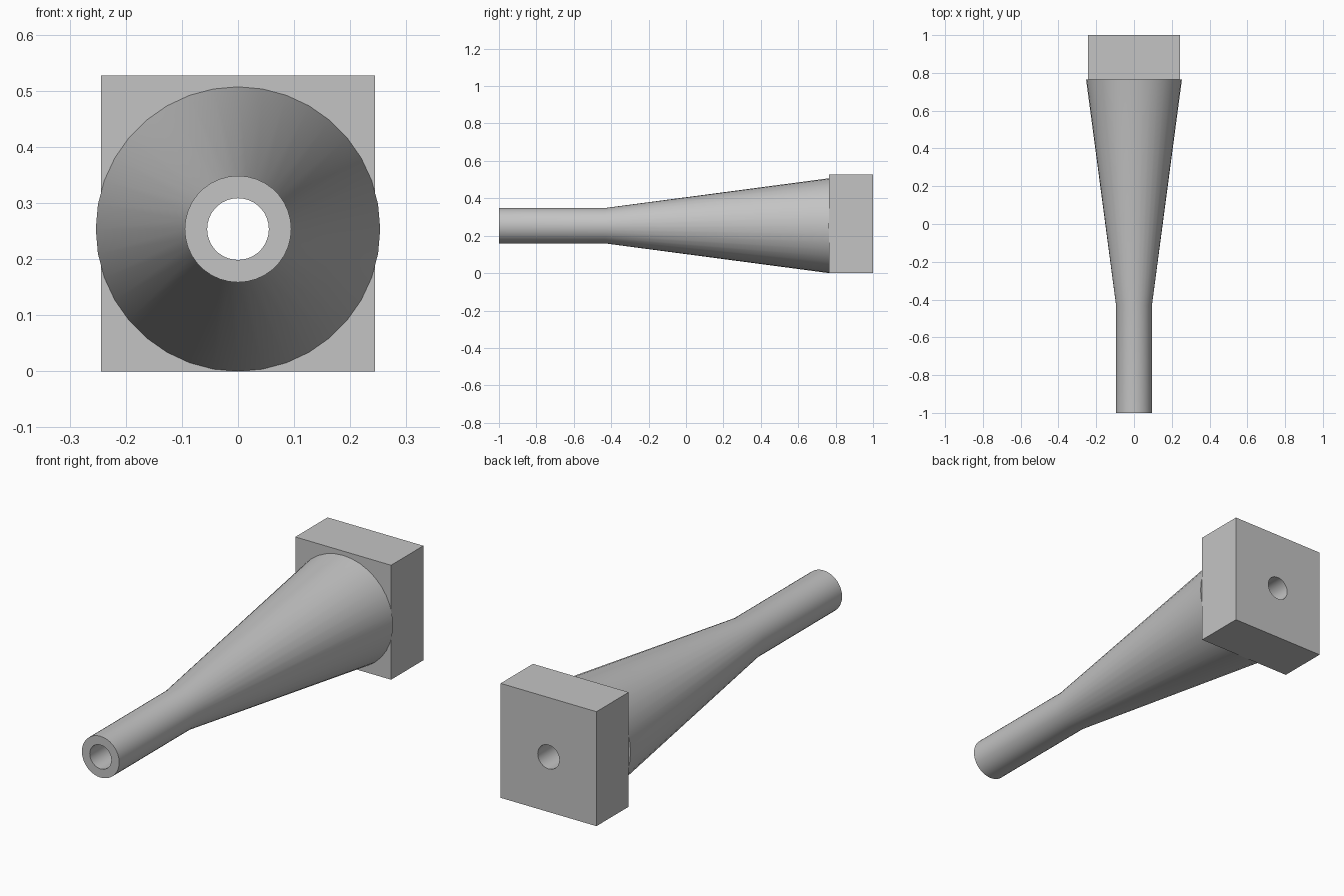
import bpy, bmesh, math
from mathutils import Vector

cube = bpy.data.objects.get("Cube")
if cube:
    bpy.data.objects.remove(cube, do_unlink=True)

AXIS_Z = 0.2535   # height of the bore axis
BORE = 0.055
SEGMENTS = 36
JOINT_Y = 0.765   # where the cone meets the block

grey = bpy.data.materials.new("plain grey")
grey.use_nodes = True
colour = (0.55, 0.55, 0.55, 1)
grey.diffuse_color = colour
grey.node_tree.nodes["Principled BSDF"].inputs["Base Color"].default_value = colour


def finish(obj):
    bpy.ops.object.select_all(action="DESELECT")
    obj.select_set(True)
    bpy.context.view_layer.objects.active = obj
    bpy.ops.object.shade_smooth_by_angle(angle=math.radians(30))


def lathe(name, profile):
    """Turn a closed (radius, y) profile around the bore axis."""
    bm = bmesh.new()
    verts = [bm.verts.new((0, y, AXIS_Z + r)) for r, y in profile]
    edges = [bm.edges.new((v, verts[i - 1])) for i, v in enumerate(verts)]
    bmesh.ops.spin(bm, geom=verts + edges, cent=(0, 0, AXIS_Z), axis=(0, 1, 0),
                   angle=math.tau, steps=SEGMENTS, use_merge=True)
    bmesh.ops.remove_doubles(bm, verts=bm.verts, dist=1e-5)
    bmesh.ops.recalc_face_normals(bm, faces=bm.faces)
    mesh = bpy.data.meshes.new(name)
    bm.to_mesh(mesh)
    bm.free()
    mesh.materials.append(grey)
    obj = bpy.data.objects.new(name, mesh)
    bpy.context.collection.objects.link(obj)
    return obj


# Straight pipe flaring into a cone, bored through
nozzle = lathe("tapered_nozzle", [(BORE, -1), (0.095, -1), (0.095, -0.43),
                                  (0.2535, JOINT_Y), (BORE, JOINT_Y)])
finish(nozzle)

# Rectangular end block
low, high = Vector((-0.244, JOINT_Y, 0)), Vector((0.244, 1, 0.527))
bpy.ops.mesh.primitive_cube_add(size=1, location=(low + high) / 2)
block = bpy.context.object
block.name = "end_block"
block.scale = high - low
bpy.ops.object.transform_apply(location=True, rotation=False, scale=True)
block.data.materials.append(grey)

# Bore through the block
bpy.ops.mesh.primitive_cylinder_add(vertices=SEGMENTS, radius=BORE, depth=1,
                                    location=(0, 0.9, AXIS_Z), rotation=(math.pi / 2, 0, 0))
cutter = bpy.context.object
cutter.name = "bore_cutter"
cutter.hide_render = True
cutter.data.materials.append(grey)
cut = block.modifiers.new("bore", "BOOLEAN")
cut.operation = "DIFFERENCE"
cut.solver = "EXACT"
cut.object = cutter
bpy.context.view_layer.objects.active = block
bpy.ops.object.modifier_apply(modifier=cut.name)
bpy.data.objects.remove(cutter, do_unlink=True)
finish(block)
